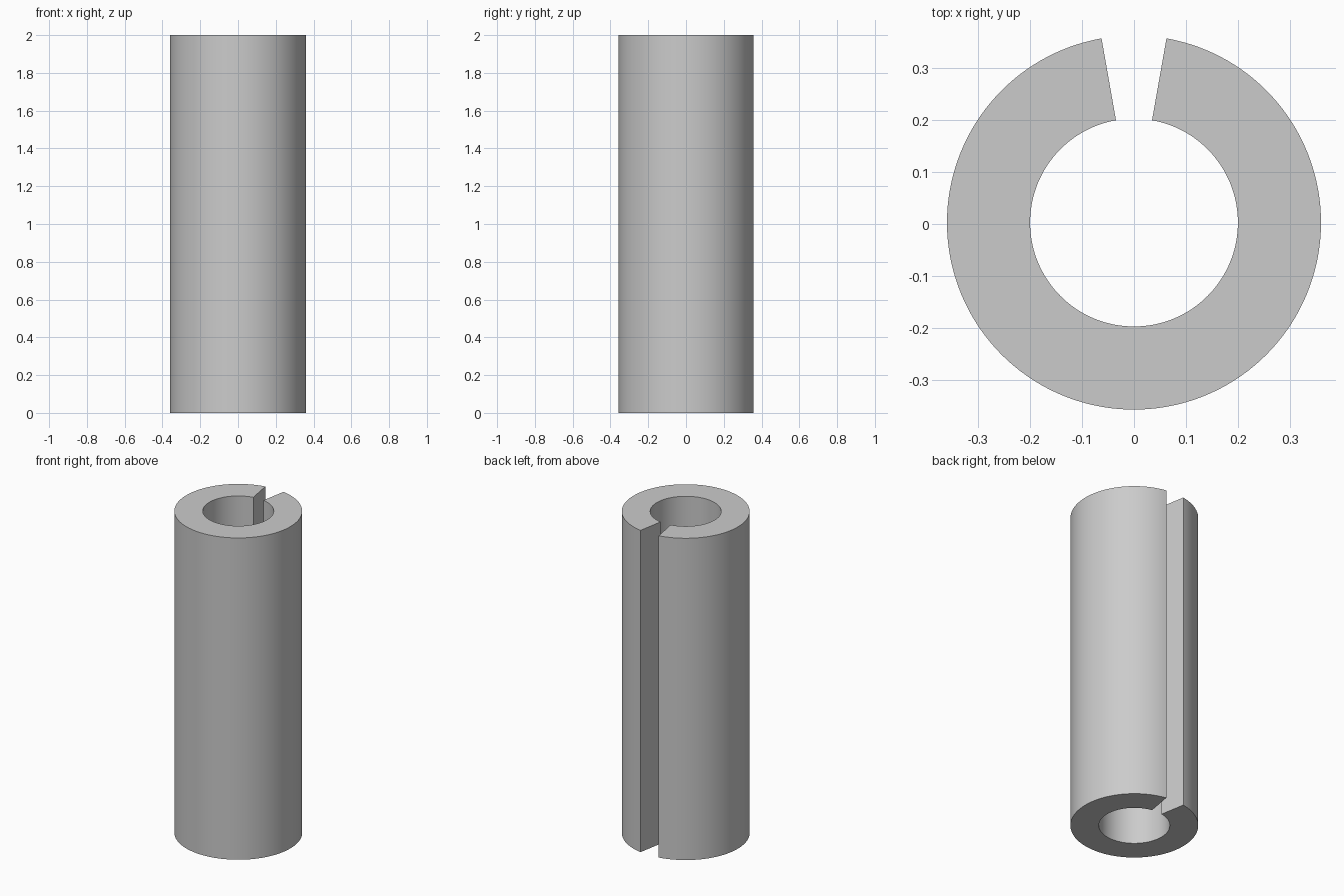
import bpy, bmesh, math

if "Cube" in bpy.data.objects:
    bpy.data.objects.remove(bpy.data.objects["Cube"])

R_OUT, R_IN, HEIGHT = 0.36, 0.20, 2.0
HALF_GAP = math.radians(10)
STEPS = 136
# offset so the slotted ring is centred on its bounds
CY = R_OUT * (1 - math.cos(HALF_GAP)) / 2

bm = bmesh.new()


def ring_point(radius, i, z):
    a = math.pi / 2 + HALF_GAP + i * (2 * math.pi - 2 * HALF_GAP) / STEPS
    return bm.verts.new((radius * math.cos(a), CY + radius * math.sin(a), z))


# rectangular wall section swept around, leaving the slot open at the back
sections = [[ring_point(R_IN, i, 0), ring_point(R_OUT, i, 0),
             ring_point(R_OUT, i, HEIGHT), ring_point(R_IN, i, HEIGHT)]
            for i in range(STEPS + 1)]
for s, t in zip(sections, sections[1:]):
    for k in range(4):
        n = (k + 1) % 4
        bm.faces.new((s[k], s[n], t[n], t[k]))

# flat slot walls
bm.faces.new(sections[0])
bm.faces.new(sections[-1])
bmesh.ops.recalc_face_normals(bm, faces=bm.faces[:])

mesh = bpy.data.meshes.new("slotted_tube")
bm.to_mesh(mesh)
bm.free()
tube = bpy.data.objects.new("slotted_tube", mesh)
bpy.context.collection.objects.link(tube)
bpy.context.view_layer.objects.active = tube
tube.select_set(True)
bpy.ops.object.shade_smooth_by_angle(angle=math.radians(30))
